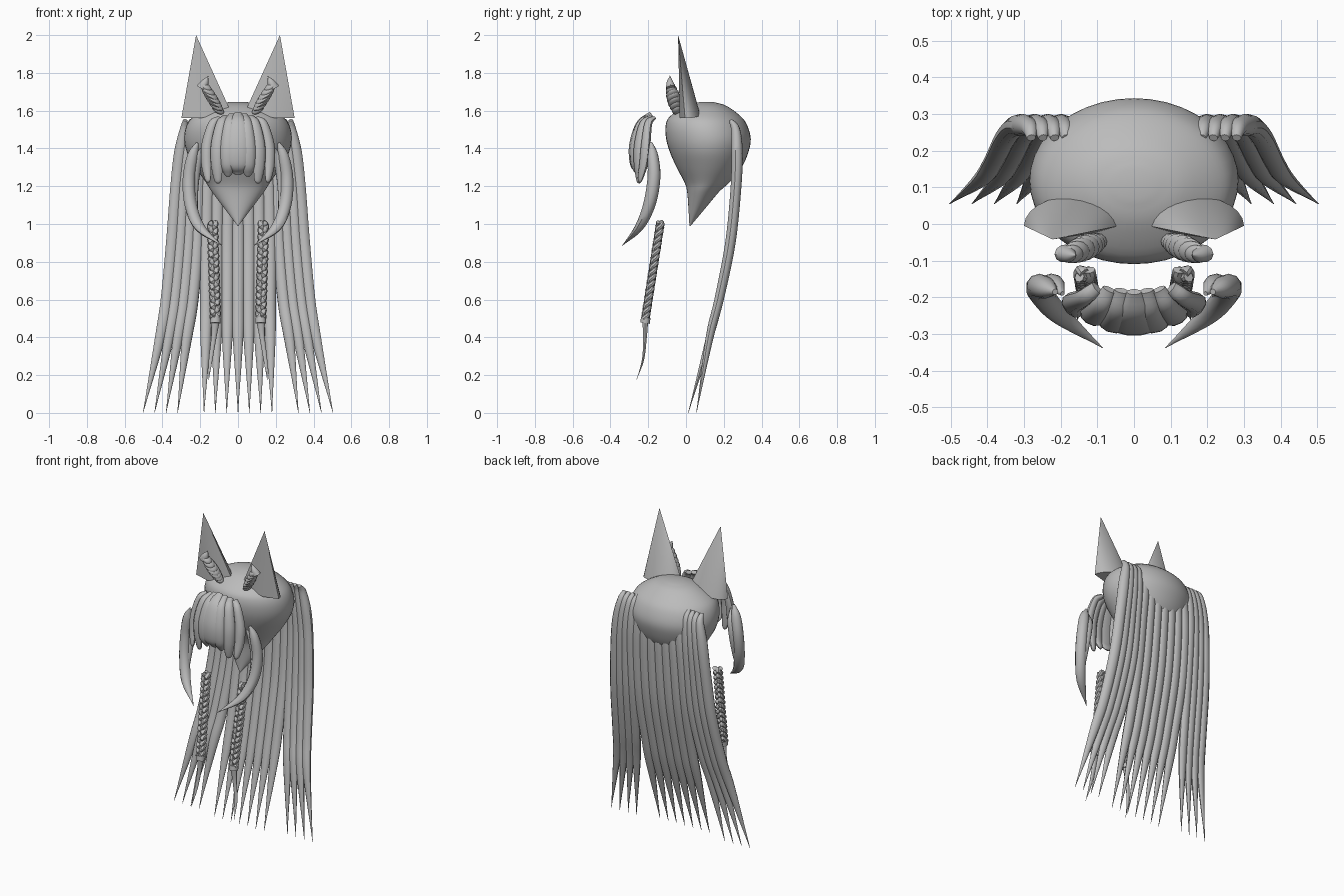
import bpy, bmesh, math
from mathutils import Vector, Matrix

cube = bpy.data.objects.get("Cube")
if cube:
    bpy.data.objects.remove(cube)

grey = bpy.data.materials.new("plain grey")
grey.use_nodes = True
grey.diffuse_color = (0.5, 0.5, 0.5, 1)
grey.node_tree.nodes["Principled BSDF"].inputs["Base Color"].default_value = (0.5, 0.5, 0.5, 1)


def finish(bm, name, mirror=False, angle=40):
    bmesh.ops.recalc_face_normals(bm, faces=bm.faces)
    mesh = bpy.data.meshes.new(name)
    bm.to_mesh(mesh)
    bm.free()
    mesh.materials.append(grey)
    ob = bpy.data.objects.new(name, mesh)
    bpy.context.collection.objects.link(ob)
    if mirror:
        ob.modifiers.new("mirror", "MIRROR").use_mirror_merge = False
    bpy.ops.object.select_all(action="DESELECT")
    ob.select_set(True)
    bpy.context.view_layer.objects.active = ob
    bpy.ops.object.shade_smooth_by_angle(angle=math.radians(angle))
    return ob


def smooth_path(keys, steps):
    """Catmull-Rom interpolation through tuples of any length."""
    k = [Vector(p) for p in keys]
    k = [2 * k[0] - k[1]] + k + [2 * k[-1] - k[-2]]
    out = []
    for i in range(1, len(k) - 2):
        a, b, c, d = k[i - 1:i + 3]
        for s in range(steps):
            t = s / steps
            out.append(0.5 * (2 * b + (c - a) * t + (2 * a - 5 * b + 4 * c - d) * t * t
                              + (3 * b - a - 3 * c + d) * t ** 3))
    return out + [k[-2]]


def skin(bm, rings):
    """Bridge successive point rings and cap both ends."""
    loops = [[bm.verts.new(p) for p in r] for r in rings]
    n = len(loops[0])
    for a, b in zip(loops, loops[1:]):
        for j in range(n):
            bm.faces.new((a[j], a[(j + 1) % n], b[(j + 1) % n], b[j]))
    bm.faces.new(loops[0])
    bm.faces.new(loops[-1])


def strand(bm, keys, across=(1, 0, 0), steps=5, sides=10):
    """Tapered lock: keys are (x, y, z, half width, half depth)."""
    path = smooth_path(keys, steps)
    pts = [Vector(p[:3]) for p in path]
    rings = []
    for i, p in enumerate(path):
        tan = (pts[min(i + 1, len(pts) - 1)] - pts[max(i - 1, 0)]).normalized()
        u = Vector(across)
        u = (u - tan * u.dot(tan)).normalized()
        v = tan.cross(u)
        w, d = max(p[3], .001), max(p[4], .001)
        angles = [math.tau * j / sides for j in range(sides)]
        rings.append([pts[i] + u * w * math.cos(a) + v * d * math.sin(a) for a in angles])
    skin(bm, rings)


# Head: rings of height, half width, front y, back y
profile = [(1.645, .05, .07, .15), (1.625, .14, .0, .215), (1.57, .235, -.085, .29),
           (1.52, .273, -.108, .325), (1.45, .285, -.105, .343), (1.38, .27, -.085, .33),
           (1.3, .225, -.05, .295), (1.22, .17, -.008, .23), (1.17, .138, .006, .175),
           (1.08, .07, .013, .1), (.99, .002, .018, .024)]
bm = bmesh.new()
rings = []
for z, w, f, b in smooth_path(profile, 4):
    angles = [math.tau * j / 40 for j in range(40)]
    rings.append([(w * math.cos(a), (f + b) / 2 + (b - f) / 2 * math.sin(a), z) for a in angles])
skin(bm, rings)
finish(bm, "head")

# Ears: half cones with a creased front
bm = bmesh.new()
base = []
for j in range(13):
    a = math.pi * j / 12
    base.append((.17 + .13 * math.cos(a), -.005 + .08 * math.sin(a), 1.56 + .02 * (1 - math.cos(a))))
base += [(.11, -.025, 1.58), (.2, -.033, 1.56)]
ring = [bm.verts.new(p) for p in base]
tip = bm.verts.new((.222, -.042, 2.0))
for a, b in zip(ring, ring[1:] + ring[:1]):
    bm.faces.new((a, b, tip))
bm.faces.new(ring)
finish(bm, "ears", True, 35)

# Ear tufts: stacked slanting lobes
bm = bmesh.new()
for j in range(7):
    t = j / 6
    pos = Vector((.105 + .065 * t, -.05 - .032 * t, 1.605 + .12 * t))
    size = .036 + .016 * math.sin(math.pi * t)
    mat = (Matrix.Translation(pos) @ Matrix.Rotation(-.6, 4, "Y") @ Matrix.Rotation(.3, 4, "X")
           @ Matrix.Diagonal((size, size * .72, .018, 1)))
    bmesh.ops.create_uvsphere(bm, u_segments=14, v_segments=8, radius=1, matrix=mat)
strand(bm, [(.19, -.08, 1.72, .03, .025), (.175, -.085, 1.75, .02, .018), (.158, -.085, 1.785, 0, 0)])
finish(bm, "ear_tufts", True)

# Fringe: curved locks wrapping round the forehead
for i in range(4):
    t = i / 3
    back = .065 * t * t
    end = (1.26, 1.25, 1.215, 1.22)[i]
    wide = (.066, .04, .036, .03)[i]
    keys = [(.1 * t, -.185 + .01 * t, 1.585 - .025 * t, .02, .012),
            (.135 * t, -.245 + back * .7, 1.53, wide * .8, .02),
            (.165 * t, -.278 + back, 1.42, wide, .024),
            (.168 * t, -.276 + back * .8, 1.32, wide * .95, .022),
            (.16 * t, -.255 + back * .2, end + .02, wide * .6, .013),
            (.157 * t, -.25 + back * .1, end, wide * .2, .004)]
    bm = bmesh.new()
    strand(bm, keys, (1, .6 * t, 0))
    finish(bm, "fringe_middle" if i == 0 else f"fringe_locks_{i}", i > 0)

# Side locks: two overlapping crescents on each side
bm = bmesh.new()
strand(bm, [(.215, -.185, 1.43, .008, .008), (.24, -.175, 1.36, .03, .028),
            (.26, -.17, 1.24, .034, .034), (.25, -.195, 1.1, .034, .032),
            (.2, -.25, .98, .028, .022), (.085, -.338, .885, 0, 0)], (1, -.3, 0))
strand(bm, [(.195, -.19, 1.4, .006, .006), (.215, -.165, 1.33, .026, .022),
            (.232, -.16, 1.22, .026, .022), (.232, -.19, 1.09, .02, .02),
            (.2, -.235, 1.0, 0, 0)], (1, -.3, 0))
finish(bm, "side_locks", True)

# Front braids: three woven cords, a tie and a loose tail
bm = bmesh.new()
top, bottom = Vector((.135, -.135, 1.01)), Vector((.12, -.215, .5))
for c in range(3):
    cord = []
    for s in range(73):
        t = s / 72
        a = math.tau * (5 * t + c / 3)
        p = top.lerp(bottom, t) + Vector((.016 * math.sin(a), .011 * math.sin(2 * a), 0))
        cord.append((*p, .0155, .014))
    strand(bm, cord, steps=1, sides=8)
strand(bm, [(.12, -.213, .505, .028, .026), (.12, -.217, .475, .028, .026)], steps=1, sides=14)
strand(bm, [(.12, -.216, .48, .022, .016), (.128, -.217, .4, .014, .01),
            (.145, -.228, .28, .01, .006), (.155, -.262, .175, 0, 0)])
finish(bm, "front_braids", True)


# Back hair: long locks parting into three groups
def long_lock(bm, xs, tip_y, wide, twist=0):
    ys = (.235, .262, .27, .265, .235, .175, .125, tip_y)
    zs = (1.55, 1.5, 1.38, 1.2, .9, .6, .4, 0)
    ws = (.012, .024, wide, wide, wide, .032, .028, 0)
    ds = (.01, .024, .03, .028, .027, .024, .02, 0)
    strand(bm, list(zip(xs, ys, zs, ws, ds)), (1, twist, 0))


bm = bmesh.new()
for i in range(-3, 4):
    long_lock(bm, [i * s for s in (.045, .046, .05, .054, .056, .056, .057, .06)], .012, .036)
finish(bm, "back_hair_middle")

bm = bmesh.new()
inner = (.185, .19, .2, .208, .215, .24, .27, .32)
outer = (.28, .285, .305, .325, .348, .378, .412, .503)
for i in range(4):
    long_lock(bm, [a + (b - a) * i / 3 for a, b in zip(inner, outer)], .055, .034, -.25)
finish(bm, "back_hair_sides", True)
